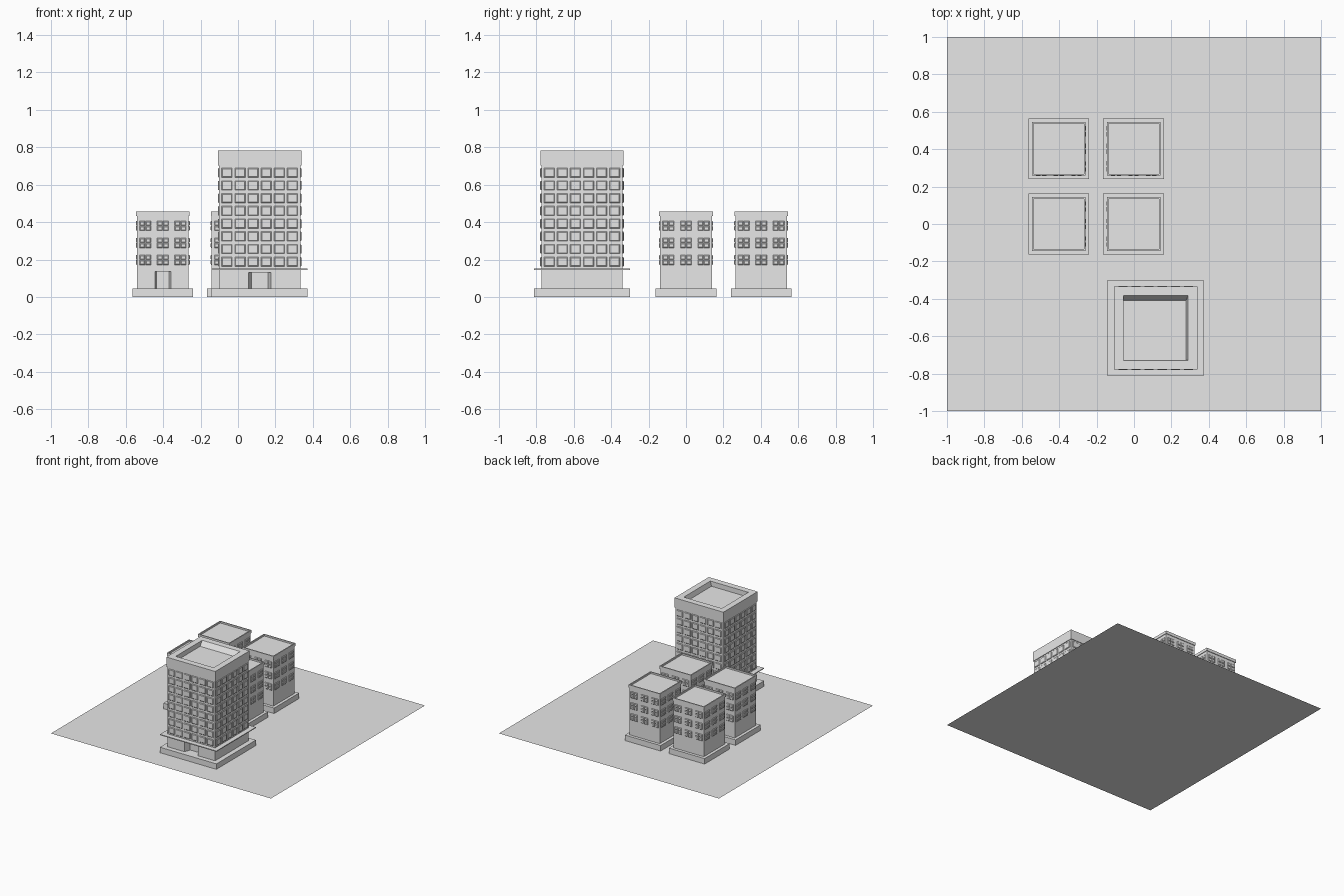
import bpy, bmesh
from mathutils import Matrix, Vector

if "Cube" in bpy.data.objects:
    bpy.data.objects.remove(bpy.data.objects["Cube"])

grey = bpy.data.materials.new("light grey")
grey.diffuse_color = (0.8, 0.8, 0.8, 1)
grey.use_nodes = True
grey.node_tree.nodes["Principled BSDF"].inputs["Base Color"].default_value = grey.diffuse_color


def finish(name, bm):
    bmesh.ops.recalc_face_normals(bm, faces=bm.faces)
    me = bpy.data.meshes.new(name)
    bm.to_mesh(me)
    bm.free()
    me.materials.append(grey)
    ob = bpy.data.objects.new(name, me)
    bpy.context.collection.objects.link(ob)
    return ob


def prism(bm, pts, z0, z1):
    """Extrude a flat footprint from z0 to z1."""
    f = bm.faces.new([bm.verts.new((x, y, z0)) for x, y in pts])
    r = bmesh.ops.extrude_face_region(bm, geom=[f])
    for v in r["geom"]:
        if isinstance(v, bmesh.types.BMVert):
            v.co.z = z1


def square(cx, cy, w):
    h = w / 2
    return [(cx - h, cy - h), (cx + h, cy - h), (cx + h, cy + h), (cx - h, cy + h)]


def box(name, cx, cy, w, z0, z1):
    bm = bmesh.new()
    prism(bm, square(cx, cy, w), z0, z1)
    return finish(name, bm)


def walls(name, cx, cy, w, z0, zdoor, z1, door, inner, depth):
    """Square walls with a tapered doorway recess in the front."""
    h = w / 2
    bm = bmesh.new()
    foot = [(-h, -h), (-door / 2, -h), (-inner / 2, depth - h), (inner / 2, depth - h),
            (door / 2, -h), (h, -h), (h, h), (-h, h)]
    prism(bm, [(cx + x, cy + y) for x, y in foot], z0, zdoor)
    prism(bm, square(cx, cy, w), zdoor, z1)
    return finish(name, bm)


def rim(name, cx, cy, w, z0, z1, hole, floor, zfloor):
    """Parapet block with a sunken roof; floor = (x0, y0, x1, y1)."""
    x0, y0, x1, y1 = floor
    rings = [(square(cx, cy, w), z0), (square(cx, cy, w), z1), (square(cx, cy, hole), z1),
             ([(x0, y0), (x1, y0), (x1, y1), (x0, y1)], zfloor)]
    bm = bmesh.new()
    vs = [[bm.verts.new((x, y, z)) for x, y in p] for p, z in rings]
    for a, b in zip(vs, vs[1:]):
        for i in range(4):
            j = (i + 1) % 4
            bm.faces.new((a[i], a[j], b[j], b[i]))
    bm.faces.new(vs[0])
    bm.faces.new(vs[-1])
    return finish(name, bm)


def panes(name, cx, cy, w, xs, zs, pw, ph, out, chamfer):
    """Raised chamfered panes repeated on all four walls."""
    bm = bmesh.new()
    for k in range(4):
        m = Matrix.Translation((cx, cy, 0)) @ Matrix.Rotation(k * 1.5707963, 4, 'Z')
        for x in xs:
            for z in zs:
                rings = []
                for d, s in ((0, 0), (out * 0.5, 0), (out, chamfer)):
                    a, b = pw / 2 - s, ph / 2 - s
                    rings.append([bm.verts.new(m @ Vector((x + i * a, -w / 2 - d, z + j * b)))
                                  for i, j in ((-1, -1), (1, -1), (1, 1), (-1, 1))])
                for p, q in zip(rings, rings[1:]):
                    for i in range(4):
                        j = (i + 1) % 4
                        bm.faces.new((p[i], p[j], q[j], q[i]))
                bm.faces.new(rings[-1])
    return finish(name, bm)


# Flat plot of land
bm = bmesh.new()
bmesh.ops.create_grid(bm, x_segments=1, y_segments=1, size=1)
finish("land", bm)

# Four small apartment blocks
cols = [c + s for c in (-0.094, 0, 0.094) for s in (-0.016, 0.016)]
rows = [c + s for c in (0.198, 0.289, 0.380) for s in (-0.0135, 0.0135)]
for x in (-0.402, -0.002):
    for y in (0.0, 0.402):
        box("block_base", x, y, 0.325, 0, 0.045)
        walls("block_walls", x, y, 0.277, 0.045, 0.137, 0.433, 0.086, 0.066, 0.03)
        panes("block_windows", x, y, 0.277, cols, rows, 0.029, 0.025, 0.006, 0.004)
        h = 0.135
        rim("block_parapet", x, y, 0.287, 0.433, 0.457, 2 * h,
            (x - h, y - h, x + h, y + h), 0.444)

# Tall tower
tx, ty = 0.116, -0.556
box("tower_base", tx, ty, 0.513, 0, 0.045)
walls("tower_walls", tx, ty, 0.435, 0.045, 0.13, 0.702, 0.12, 0.088, 0.05)
box("tower_canopy", tx, ty, 0.513, 0.144, 0.151)
panes("tower_windows", tx, ty, 0.435, [(i - 2.5) * 0.07 for i in range(6)],
      [0.188 + i * 0.068 for i in range(8)], 0.056, 0.05, 0.006, 0.004)
rim("tower_parapet", tx, ty, 0.445, 0.702, 0.782, 0.345,
    (-0.057, -0.728, 0.278, -0.41), 0.742)
